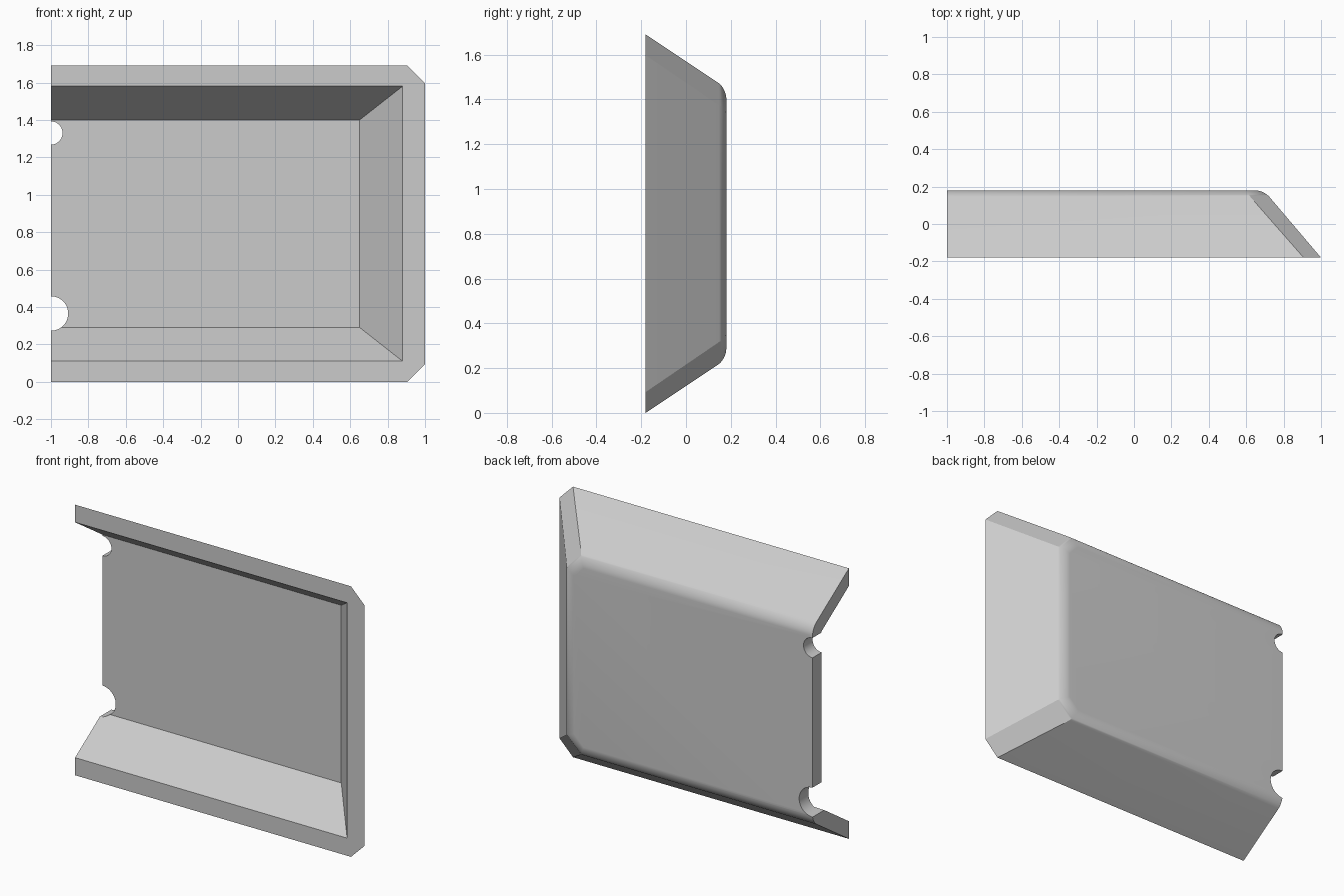
import bpy, bmesh, math

if "Cube" in bpy.data.objects:
    bpy.data.objects.remove(bpy.data.objects["Cube"], do_unlink=True)

FRONT, BACK, FLOOR = -0.18, 0.18, 0.09
HEIGHT, END = 1.69, -1.0
SLOPE_X, SLOPE_Z = 0.85, 0.667      # inward lean of the walls per unit depth

grey = bpy.data.materials.new("plain_grey")
grey.use_nodes = True
grey.diffuse_color = (0.6, 0.6, 0.6, 1)
grey.node_tree.nodes["Principled BSDF"].inputs["Base Color"].default_value = (0.6, 0.6, 0.6, 1)


def outline(left, right, margin, cut, y):
    """Open-ended rectangle with cut right corners, leaning inwards with depth."""
    depth = y - FRONT
    r, low = right - SLOPE_X * depth, margin + SLOPE_Z * depth
    high = HEIGHT - low
    if cut:
        pts = [(left, low), (r - cut, low), (r, low + cut),
               (r, high - cut), (r - cut, high), (left, high)]
    else:
        pts = [(left, low), (r, low), (r, high), (left, high)]
    return [(x, y, z) for x, z in pts]


def loft(name, near, far, round_back=0):
    """Solid between two outlines, with an optional rounded back rim."""
    bm = bmesh.new()
    a = [bm.verts.new(p) for p in near]
    b = [bm.verts.new(p) for p in far]
    n = len(a)
    bm.faces.new(a)
    bm.faces.new(b[::-1])
    for i in range(n):
        j = (i + 1) % n
        bm.faces.new((a[j], a[i], b[i], b[j]))
    bmesh.ops.recalc_face_normals(bm, faces=bm.faces)
    if round_back:
        rim = [bm.edges.get((b[i], b[i + 1])) for i in range(n - 1)]
        bmesh.ops.bevel(bm, geom=rim, offset=round_back, offset_type='OFFSET',
                        segments=8, profile=0.5, affect='EDGES', clamp_overlap=False)
    mesh = bpy.data.meshes.new(name)
    bm.to_mesh(mesh)
    bm.free()
    obj = bpy.data.objects.new(name, mesh)
    bpy.context.collection.objects.link(obj)
    mesh.materials.append(grey)
    return obj


def cut_away(body, cutter):
    """Subtract a cutter from the body and discard it."""
    bpy.context.view_layer.objects.active = body
    mod = body.modifiers.new("cut", 'BOOLEAN')
    mod.operation, mod.solver, mod.object = 'DIFFERENCE', 'EXACT', cutter
    bpy.ops.object.modifier_apply(modifier=mod.name)
    bpy.data.objects.remove(cutter, do_unlink=True)


# Panel with leaning walls, cut corners and a rounded back rim
panel = loft("tray_panel", outline(END, 1, 0, 0.093, FRONT),
             outline(END, 1, 0, 0.093, BACK), round_back=0.046)

# Recess in the front, open at the left end
cut_away(panel, loft("recess_cutter", outline(END - 0.2, 0.88, 0.11, 0, FRONT),
                     outline(END - 0.2, 0.88, 0.11, 0, FLOOR)))
# Remove the paper-thin front remainder by extending the recess forward
cut_away(panel, loft("mouth_cutter", outline(END - 0.2, 0.88, 0.11, 0, FRONT - 0.02),
                     outline(END - 0.2, 0.88, 0.11, 0, FRONT + 0.02)))

# Half-round notches in the open end
for radius, z in ((0.062, 1.33), (0.092, 0.365)):
    bpy.ops.mesh.primitive_cylinder_add(vertices=48, radius=radius, depth=1,
                                        location=(END, 0, z), rotation=(math.pi / 2, 0, 0))
    cut_away(panel, bpy.context.object)

# Smooth rim and notches, crisp edges elsewhere
bpy.ops.object.select_all(action='DESELECT')
panel.select_set(True)
bpy.context.view_layer.objects.active = panel
bpy.ops.object.shade_smooth_by_angle(angle=math.radians(25))
